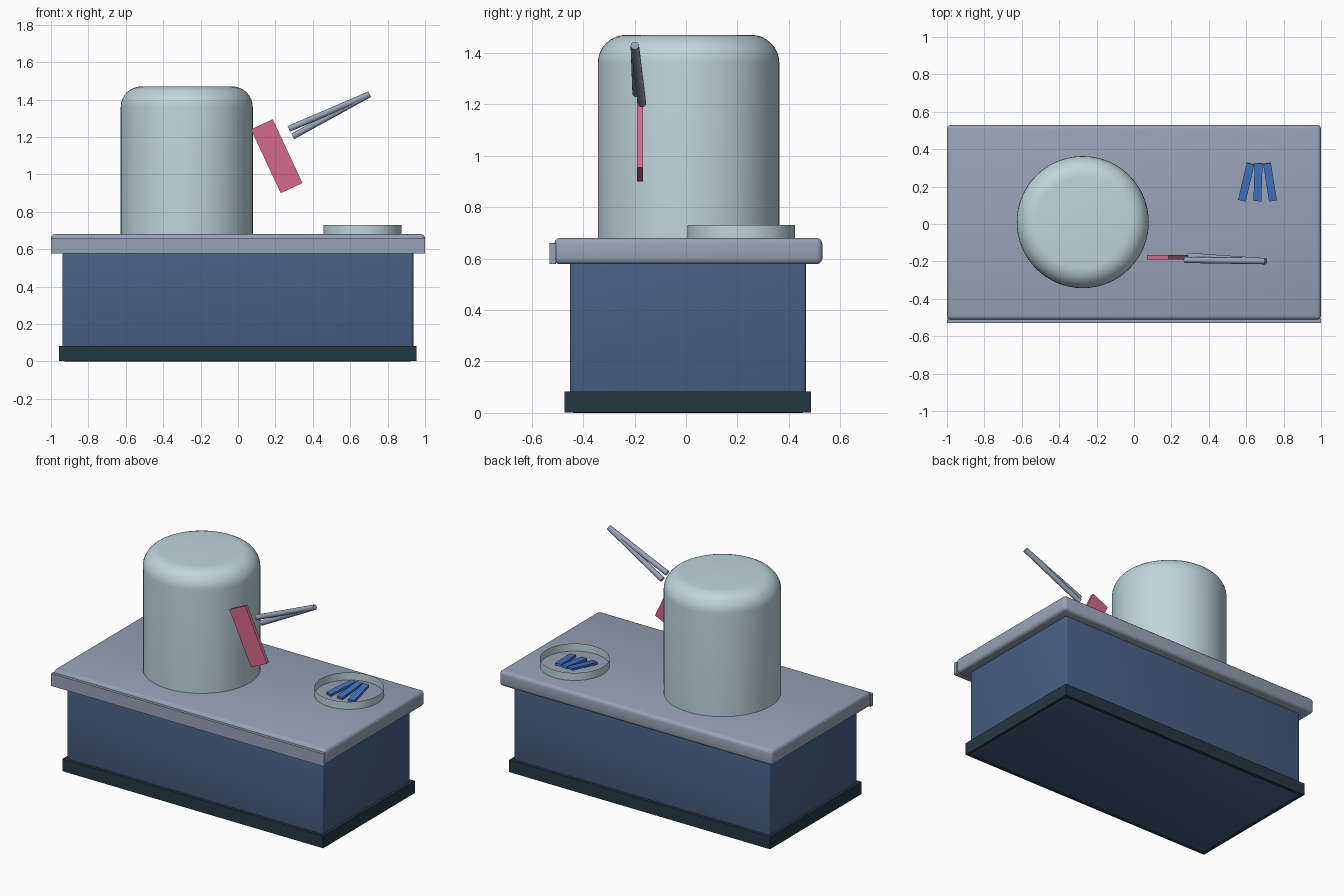
import bpy, bmesh, math
from mathutils import Vector

if "Cube" in bpy.data.objects:
    bpy.data.objects.remove(bpy.data.objects["Cube"])


def material(name, rgb):
    """Flat colour given as sRGB 0-255, stored as linear."""
    m = bpy.data.materials.new(name)
    lin = [(c / 255 / 12.92) if c < 10 else ((c / 255 + 0.055) / 1.055) ** 2.4 for c in rgb]
    m.diffuse_color = (*lin, 1)
    m.use_nodes = True
    m.node_tree.nodes["Principled BSDF"].inputs["Base Color"].default_value = m.diffuse_color
    return m


STONE = material("stone_grey", (152, 163, 183))
GLASS = material("pale_glass", (190, 214, 219))
NAVY = material("navy_paint", (70, 96, 131))
DARK = material("dark_plinth", (36, 56, 67))
PINK = material("pink", (214, 105, 143))
BLUE = material("blue", (67, 117, 198))


def finish(bm, name, mat, smooth=False):
    bmesh.ops.recalc_face_normals(bm, faces=bm.faces)
    mesh = bpy.data.meshes.new(name)
    bm.to_mesh(mesh)
    bm.free()
    mesh.materials.append(mat)
    ob = bpy.data.objects.new(name, mesh)
    bpy.context.collection.objects.link(ob)
    if smooth:
        bpy.ops.object.select_all(action='DESELECT')
        ob.select_set(True)
        bpy.context.view_layer.objects.active = ob
        bpy.ops.object.shade_smooth_by_angle(angle=math.radians(35))
    return ob


def box(name, mat, lo, hi, bevel=0.0, segments=3):
    """Box between two corners, with optionally rounded edges."""
    lo, hi = Vector(lo), Vector(hi)
    bm = bmesh.new()
    bmesh.ops.create_cube(bm, size=1)
    bmesh.ops.scale(bm, vec=hi - lo, verts=bm.verts)
    if bevel:
        bmesh.ops.bevel(bm, geom=bm.edges[:], offset=bevel, segments=segments,
                        profile=0.5, affect='EDGES')
    ob = finish(bm, name, mat, smooth=bevel > 0)
    ob.location = (lo + hi) / 2
    return ob


def lathe(name, mat, profile, centre, sides=64):
    """Revolve (radius, z) points; a final zero radius closes the top."""
    bm = bmesh.new()
    verts = [bm.verts.new((r, 0, z)) for r, z in profile]
    edges = [bm.edges.new(pair) for pair in zip(verts, verts[1:])]
    bmesh.ops.spin(bm, geom=verts + edges, cent=(0, 0, 0), axis=(0, 0, 1),
                   angle=math.tau, steps=sides)
    bmesh.ops.remove_doubles(bm, verts=bm.verts, dist=1e-5)
    ob = finish(bm, name, mat, smooth=True)
    ob.location = (*centre, 0)
    return ob


def rod(name, mat, a, b, radius):
    """Cylinder between two points."""
    a, b = Vector(a), Vector(b)
    bm = bmesh.new()
    bmesh.ops.create_cone(bm, cap_ends=True, segments=16, radius1=radius,
                          radius2=radius, depth=(b - a).length)
    ob = finish(bm, name, mat, smooth=True)
    ob.location = (a + b) / 2
    ob.rotation_euler = (b - a).to_track_quat('Z', 'Y').to_euler()
    return ob


# Counter: plinth, cabinet, worktop and the front lip
box("plinth", DARK, (-0.957, -0.472, 0.002), (0.955, 0.487, 0.083))
box("cabinet", NAVY, (-0.939, -0.452, 0), (0.937, 0.467, 0.59), 0.014)
box("worktop", STONE, (-1, -0.512, 0.578), (1, 0.53, 0.68), 0.022)
box("front_lip", STONE, (-1, -0.53, 0.578), (1, -0.505, 0.66))

# Large rounded dome: straight wall, rounded shoulder, flat top
R, TOP, ROUND = 0.353, 1.47, 0.11
shoulder = [(R - ROUND + ROUND * math.cos(t), TOP - ROUND + ROUND * math.sin(t))
            for t in (math.radians(11.25 * i) for i in range(9))]
lathe("dome", GLASS, [(R, 0.675)] + shoulder + [(0, TOP)], (-0.274, 0.01))

# Shallow open dish, thin walled
lathe("dish_wall", GLASS, [(0.209, 0.675), (0.209, 0.73)], (0.665, 0.215))

# Three fanned sticks resting in the dish, rear ends raised slightly
for i, (x, turn) in enumerate([(0.60, -13), (0.663, -2), (0.727, 9)]):
    stick = box(f"dish_stick_{i + 1}", BLUE, (x - 0.021, 0.122, 0.696),
                (x + 0.021, 0.326, 0.712))
    stick.rotation_euler = (math.radians(6), 0, math.radians(turn))

# Tilted pink slab
slab = box("pink_slab", PINK, (0.143, -0.19, 0.909), (0.271, -0.167, 1.285))
slab.rotation_euler = (0, math.radians(-25), 0)

# Pair of rods meeting at the far tip
rod("upper_rod", STONE, (0.272, -0.192, 1.243), (0.703, -0.199, 1.428), 0.0165)
rod("lower_rod", STONE, (0.293, -0.171, 1.203), (0.703, -0.199, 1.428), 0.0165)
